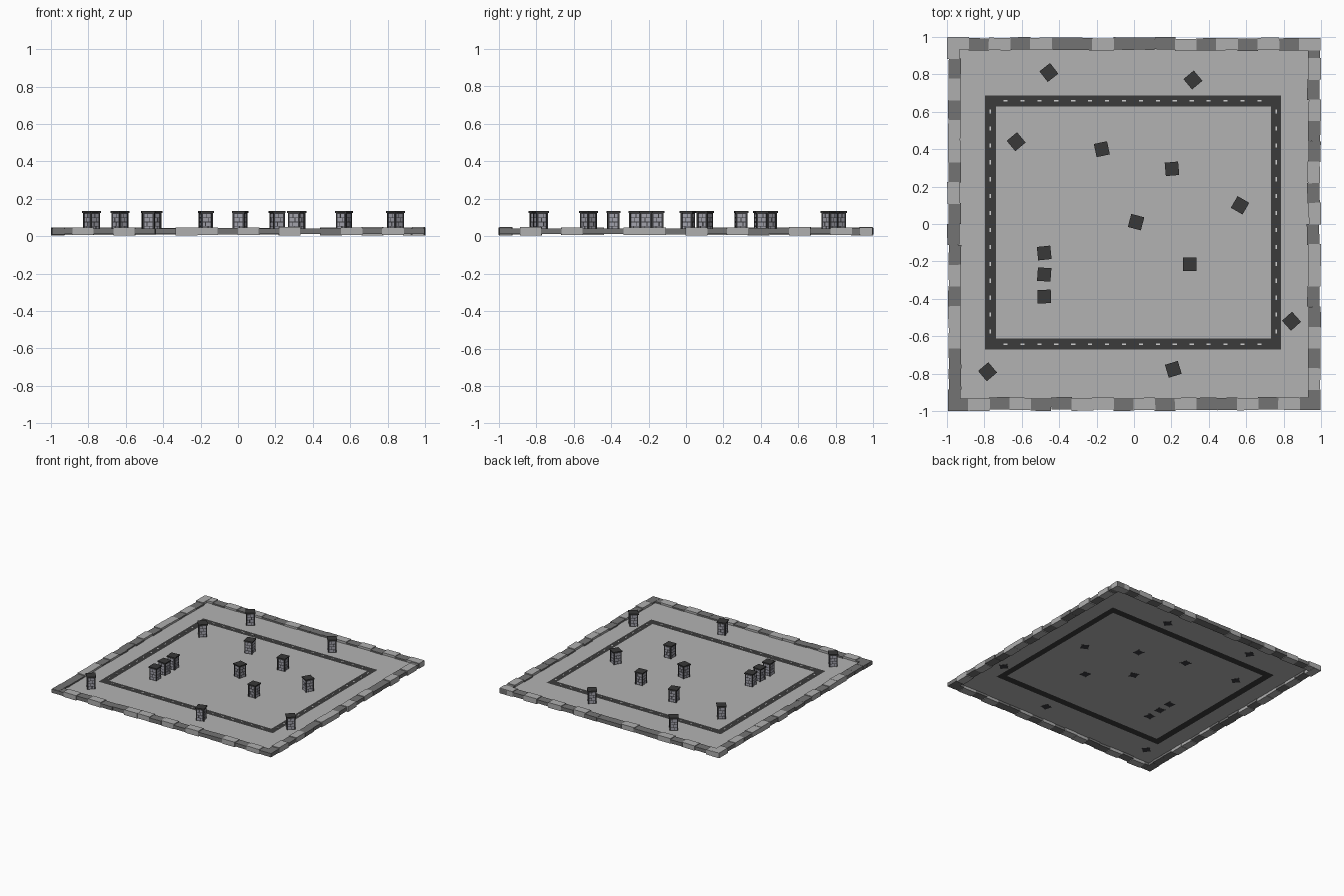
import bpy, bmesh, math, random
from mathutils import Matrix

if "Cube" in bpy.data.objects:
    bpy.data.objects.remove(bpy.data.objects["Cube"])

random.seed(4)
GROUND_Z = 0.03


def material(name, r, g, b):
    m = bpy.data.materials.new(name)
    m.diffuse_color = (r, g, b, 1)
    m.use_nodes = True
    m.node_tree.nodes["Principled BSDF"].inputs["Base Color"].default_value = m.diffuse_color
    return m


PAVING = material("paving grey", 0.45, 0.45, 0.45)
LIGHT = material("light stone", 0.43, 0.43, 0.43)
DARK = material("dark stone", 0.175, 0.175, 0.175)
ROAD = material("asphalt", 0.043, 0.043, 0.043)
DASH = material("lane marking", 0.65, 0.65, 0.65)
FRAME = material("frame charcoal", 0.045, 0.045, 0.05)
ROOF = material("roof charcoal", 0.04, 0.04, 0.04)
PANE = material("pane grey", 0.36, 0.36, 0.41)


def add_box(bm, center, size, index=0, rot=Matrix()):
    """Box with a rotation about its own centre and a material slot."""
    m = Matrix.Translation(center) @ rot @ Matrix.Diagonal((*size, 1))
    verts = bmesh.ops.create_cube(bm, size=1, matrix=m)["verts"]
    for f in {f for v in verts for f in v.link_faces}:
        f.material_index = index


def finish(bm, name, mats):
    mesh = bpy.data.meshes.new(name)
    bm.to_mesh(mesh)
    bm.free()
    for m in mats:
        mesh.materials.append(m)
    ob = bpy.data.objects.new(name, mesh)
    bpy.context.collection.objects.link(ob)
    return ob


# Ground sheet, with the ring road as cut faces
xs = [-0.96, -0.797, -0.738, 0.733, 0.786, 0.96]
ys = [-0.96, -0.672, -0.613, 0.628, 0.688, 0.96]
bm = bmesh.new()
grid = [[bm.verts.new((x, y, GROUND_Z)) for y in ys] for x in xs]
for i in range(5):
    for j in range(5):
        f = bm.faces.new((grid[i][j], grid[i + 1][j], grid[i + 1][j + 1], grid[i][j + 1]))
        in_ring = 1 <= i <= 3 and 1 <= j <= 3 and (i, j) != (2, 2)
        f.material_index = 1 if in_ring else 0
finish(bm, "ground", [PAVING, ROAD])

# Dashed lane markings
bm = bmesh.new()
for k in range(16):
    for y in (-0.643, 0.659):
        add_box(bm, (-0.687 + k * 0.0905, y, GROUND_Z + 0.001), (0.022, 0.007, 0.001))
for k in range(14):
    for x in (-0.768, 0.76):
        add_box(bm, (x, -0.575 + k * 0.0905, GROUND_Z + 0.001), (0.007, 0.022, 0.001))
finish(bm, "lane_markings", [DASH])

# Border of uneven alternating stones; angle turns the front run to each side
SIDES = {
    "front": (0, "DLDLDDLLDLDLDDLDLD", 1),
    "right": (90, "DLDLDDLLDLDLDDLDLD", 1),
    "back": (180, "LDLDLDDLDDDLDLDLDL", -1),
    "left": (270, "DDDLLDLDDDLDLLDLDL", -1),
}
for side, (angle, pattern, direction) in SIDES.items():
    bm = bmesh.new()
    turn = Matrix.Rotation(math.radians(angle), 4, 'Z')
    step = 1.99 / len(pattern)
    for k, tone in enumerate(pattern):
        end = k in (0, len(pattern) - 1)
        along = direction * (-0.995 + (k + 0.5) * step)
        light = tone == "L"
        height = (0.041 if light else 0.031) + random.uniform(-0.003, 0.003)
        tilt = Matrix.Rotation(0 if end else random.uniform(-0.025, 0.025), 4, 'Z')
        add_box(bm, (along, -0.962 + random.uniform(-0.005, 0.005), 0.0265),
                (step + (0.006 if light else 0.0), 0.066, height),
                0 if light else 1, tilt)
    bm.transform(turn)
    finish(bm, side + "_border", [LIGHT, DARK])


# Kiosk towers: dark framed core, offset panes, corner posts and a flat roof
def tower_mesh():
    bm = bmesh.new()
    add_box(bm, (0, 0, 0.0475), (0.058, 0.058, 0.097), 0)
    for sx in (-1, 1):
        for sy in (-1, 1):
            add_box(bm, (sx * 0.0275, sy * 0.0275, 0.0475), (0.009, 0.009, 0.0965), 0)
    splits = (0.005, -0.008, 0.007, -0.004)
    for side in range(4):
        turn = Matrix.Rotation(side * math.pi / 2, 4, 'Z')
        for row in range(4):
            z = 0.0125 + row * 0.0225
            s = splits[(row + side) % 4]
            for a, b in ((-0.0215, s - 0.002), (s + 0.002, 0.0215)):
                m = turn @ Matrix.Translation(((a + b) / 2, -0.0295, z))
                add_box(bm, m.translation, (b - a, 0.003, 0.0185), 1, turn)
    add_box(bm, (0, 0, 0.1), (0.072, 0.072, 0.009), 2)
    mesh = bpy.data.meshes.new("tower")
    bm.to_mesh(mesh)
    bm.free()
    for m in (FRAME, PANE, ROOF):
        mesh.materials.append(m)
    return mesh


TOWERS = [  # x, y, turn in degrees
    (-0.455, 0.81, 38), (0.315, 0.77, 40), (-0.63, 0.44, 40), (-0.172, 0.40, 12),
    (0.203, 0.295, 5), (0.567, 0.10, -30), (0.011, 0.01, -15), (-0.48, -0.155, 6),
    (-0.48, -0.27, -4), (-0.48, -0.388, 2), (0.298, -0.215, 0), (0.842, -0.52, 42),
    (-0.783, -0.79, 40), (0.21, -0.777, 17)]
mesh = tower_mesh()
for n, (x, y, deg) in enumerate(TOWERS, 1):
    ob = bpy.data.objects.new(f"tower_{n}", mesh)
    ob.location = (x, y, GROUND_Z)
    ob.rotation_euler.z = math.radians(deg)
    bpy.context.collection.objects.link(ob)
